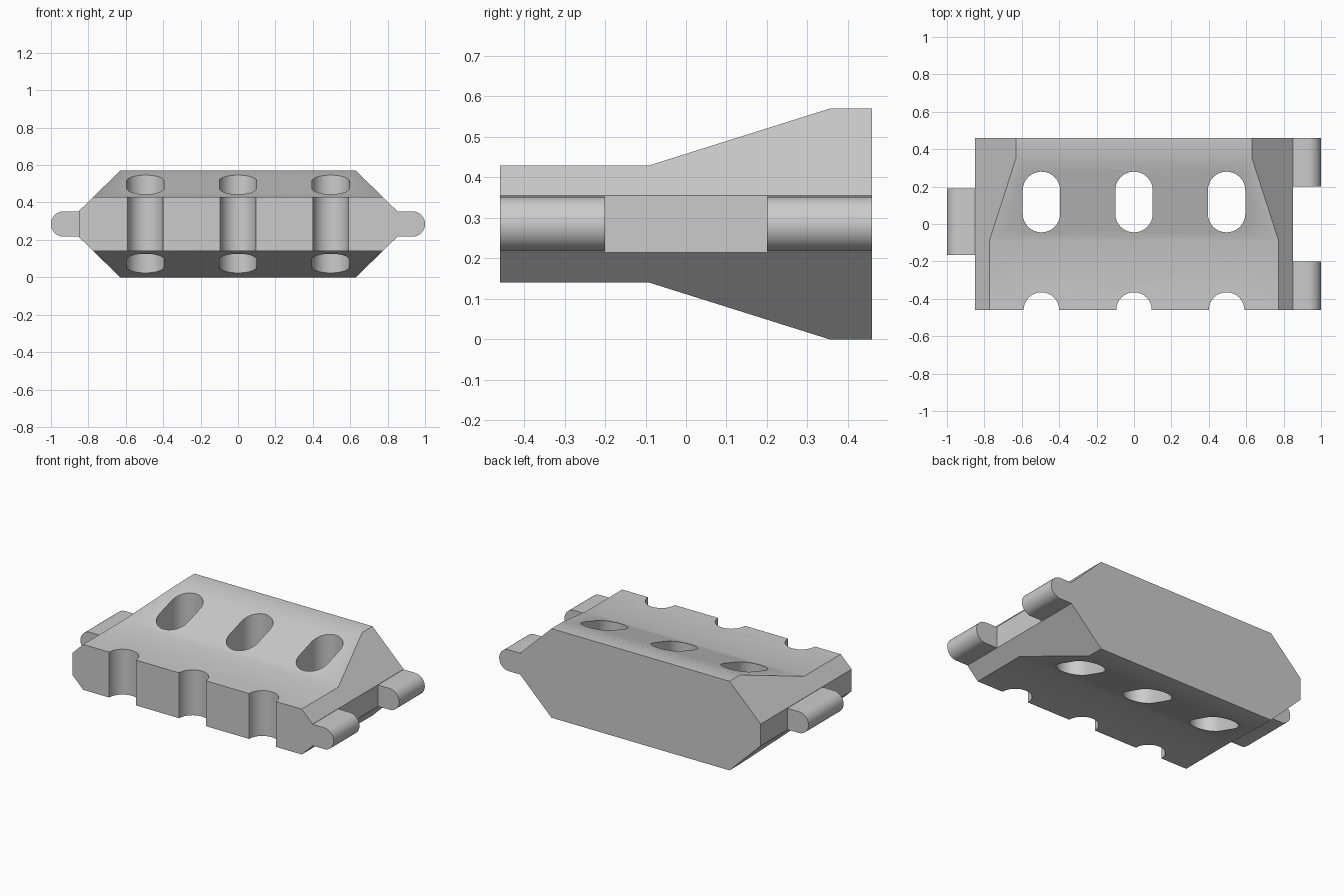
import bpy, bmesh
from math import sin, cos, pi, radians

if "Cube" in bpy.data.objects:
    bpy.data.objects.remove(bpy.data.objects["Cube"])

MID = 0.285  # height of the horizontal symmetry plane


def make_object(name, bm):
    bmesh.ops.recalc_face_normals(bm, faces=bm.faces)
    mesh = bpy.data.meshes.new(name)
    bm.to_mesh(mesh)
    bm.free()
    obj = bpy.data.objects.new(name, mesh)
    bpy.context.collection.objects.link(obj)
    return obj


def loft(bm, rings):
    rows = [[bm.verts.new(p) for p in ring] for ring in rings]
    n = len(rows[0])
    for a, b in zip(rows, rows[1:]):
        for i in range(n):
            j = (i + 1) % n
            bm.faces.new((a[i], a[j], b[j], b[i]))
    bm.faces.new(rows[0])
    bm.faces.new(rows[-1])


def arc(cx, cy, r, start, steps=16):
    return [(cx + r * cos(start + pi * i / steps), cy + r * sin(start + pi * i / steps))
            for i in range(steps + 1)]


def smooth(obj):
    bpy.ops.object.select_all(action='DESELECT')
    obj.select_set(True)
    bpy.context.view_layer.objects.active = obj
    bpy.ops.object.shade_smooth_by_angle(angle=radians(30))


# Body: eight-sided section that swells towards the back
def section(y, h):
    w = 0.85 - 0.22 * (h - 0.07) / 0.215
    return [(x, y, MID + z) for x, z in
            [(0.85, -0.07), (0.85, 0.07), (w, h), (-w, h),
             (-0.85, 0.07), (-0.85, -0.07), (-w, -h), (w, -h)]]


bm = bmesh.new()
loft(bm, [section(-0.46, 0.145), section(-0.09, 0.145),
          section(0.355, 0.285), section(0.46, 0.285)])
body = make_object("track_link_body", bm)

# Cutter: three through slots and three front notches
bm = bmesh.new()
for x in (-0.495, 0, 0.495):
    for y0, y1, r in ((0.055, 0.18, 0.1), (-0.46, -0.461, 0.095)):
        y0, y1 = min(y0, y1), max(y0, y1)
        outline = arc(x, y1, r, 0) + arc(x, y0, r, pi)
        loft(bm, [[(px, py, z) for px, py in outline] for z in (-0.1, 0.7)])
cutter = make_object("slot_cutter", bm)
cutter.hide_render = True

cut = body.modifiers.new("slots", 'BOOLEAN')
cut.operation = 'DIFFERENCE'
cut.solver = 'EXACT'
cut.object = cutter
bpy.context.view_layer.objects.active = body
bpy.ops.object.modifier_apply(modifier=cut.name)
bpy.data.objects.remove(cutter)
smooth(body)

# Hinge lugs: two on the right, one on the left, rounded outer ends
for name, side, y0, y1 in (("right_front_lug", 1, -0.46, -0.2),
                           ("right_back_lug", 1, 0.2, 0.46),
                           ("left_lug", -1, -0.165, 0.19)):
    profile = [(0.84, -0.068)] + arc(0.932, 0, 0.068, -pi / 2) + [(0.84, 0.068)]
    bm = bmesh.new()
    loft(bm, [[(side * x, y, MID + z) for x, z in profile] for y in (y0, y1)])
    smooth(make_object(name, bm))
